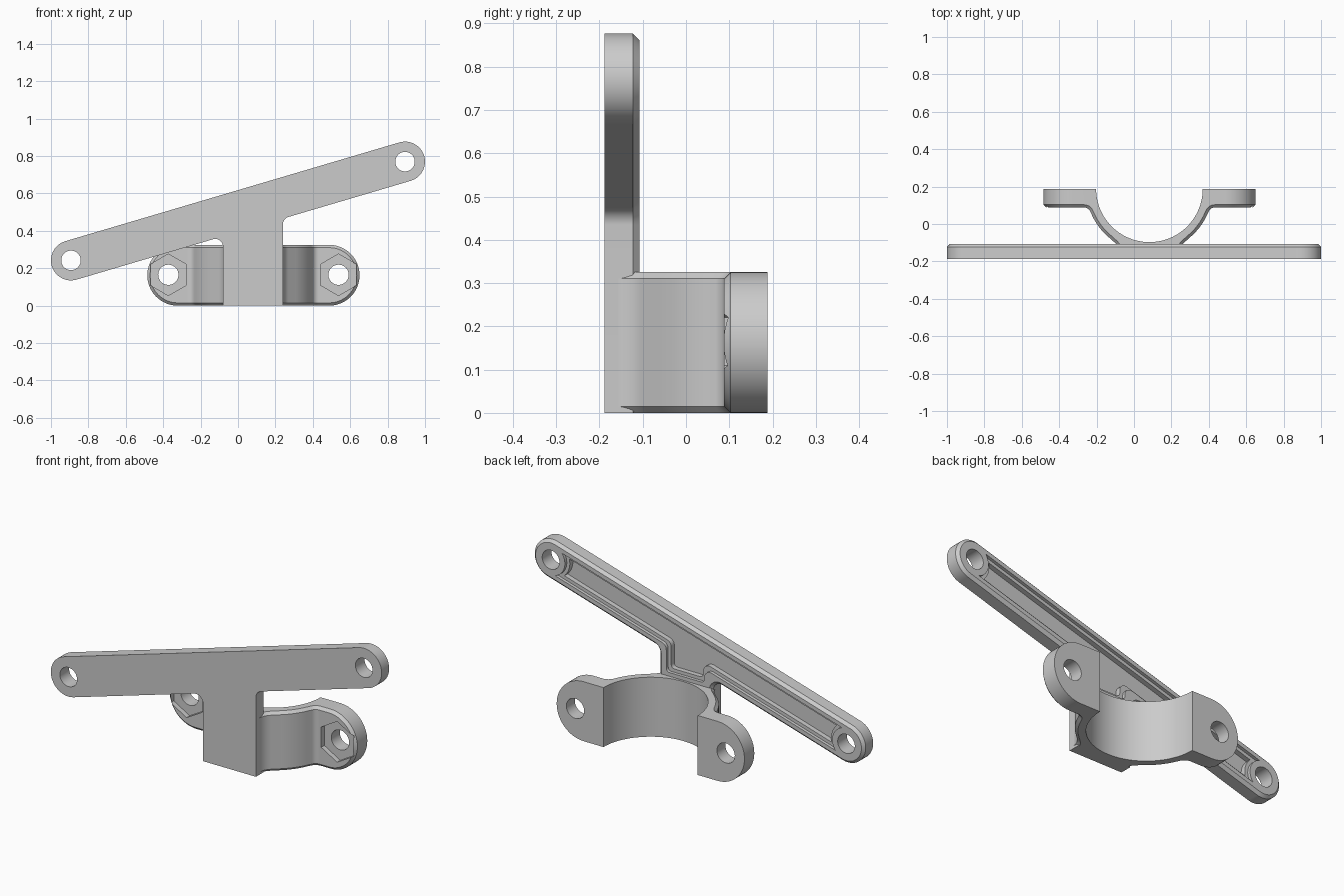
import bpy
import bmesh
from math import sin, cos, tan, asin, pi, atan2, hypot, radians
from mathutils import Vector

if "Cube" in bpy.data.objects:
    bpy.data.objects.remove(bpy.data.objects["Cube"])

grey = bpy.data.materials.new("plain_grey")
grey.use_nodes = True
colour = (0.6, 0.6, 0.6, 1)
grey.diffuse_color = colour
grey.node_tree.nodes["Principled BSDF"].inputs["Base Color"].default_value = colour

# Main dimensions
CX, HEIGHT = 0.0825, 0.325            # clamp centre and height
FRONT, PLATE_BACK, FLANGE = -0.188, -0.108, 0.188
END_X, MID_Z, RISE = 0.893, 0.506, 0.264
TILT = atan2(RISE, END_X)
HALF = hypot(RISE, END_X)
BAR_R, CHAMFER = 0.107, 0.015
BORE, WALL = 0.285, 0.338
EAR_FRONT = 0.088


def circle(x, z, r, n=48, start=0.0):
    return [Vector((x + r * cos(start + 2 * pi * i / n),
                    z + r * sin(start + 2 * pi * i / n))) for i in range(n)]


def rounded(corners, steps=10):
    """Polygon of (x, y, radius) corners, with each corner filleted."""
    out = []
    for i, (x, y, r) in enumerate(corners):
        p = Vector((x, y))
        if r == 0:
            out.append(p)
            continue
        a = (Vector(corners[i - 1][:2]) - p).normalized()
        b = (Vector(corners[(i + 1) % len(corners)][:2]) - p).normalized()
        half = a.angle(b) / 2
        centre = p + (a + b).normalized() * (r / sin(half))
        first = p + a * (r / tan(half)) - centre
        last = p + b * (r / tan(half)) - centre
        sweep = atan2(first.x * last.y - first.y * last.x, first.dot(last))
        for k in range(steps + 1):
            t = sweep * k / steps
            out.append(centre + Vector((first.x * cos(t) - first.y * sin(t),
                                        first.x * sin(t) + first.y * cos(t))))
    return out


def inset(poly, d):
    """Move a counter-clockwise outline inward by d."""
    out = []
    for i, p in enumerate(poly):
        a = (p - poly[i - 1]).normalized()
        b = (poly[(i + 1) % len(poly)] - p).normalized()
        na, nb = Vector((-a.y, a.x)), Vector((-b.y, b.x))
        out.append(p + (na + nb) * (d / (1 + na.dot(nb))))
    return out


def skin(bm, rings, upright=True):
    """Join matching outlines with quads; return the first and last loops."""
    loops = [[bm.verts.new((p.x, h, p.y) if upright else (p.x, p.y, h))
              for p in poly] for poly, h in rings]
    n = len(loops[0])
    for low, high in zip(loops, loops[1:]):
        for i in range(n):
            j = (i + 1) % n
            bm.faces.new((low[i], low[j], high[j], high[i]))
    return loops[0], loops[-1]


def fill(bm, loops):
    """Fill the flat area bounded by one outline and its holes."""
    edges = [bm.edges.get((loop[i - 1], loop[i]))
             for loop in loops for i in range(len(loop))]
    bmesh.ops.triangle_fill(bm, edges=edges, use_beauty=True, normal=(0, 1, 0))


def finish(bm, name):
    bmesh.ops.recalc_face_normals(bm, faces=bm.faces)
    if bm.calc_volume(signed=True) < 0:
        bmesh.ops.reverse_faces(bm, faces=bm.faces)
    mesh = bpy.data.meshes.new(name)
    bm.to_mesh(mesh)
    bm.free()
    mesh.materials.append(grey)
    ob = bpy.data.objects.new(name, mesh)
    bpy.context.collection.objects.link(ob)
    return ob


def loft(name, rings, upright=True):
    bm = bmesh.new()
    for loop in skin(bm, rings, upright):
        bm.faces.new(loop)
    return finish(bm, name)


def activate(ob):
    bpy.ops.object.select_all(action='DESELECT')
    ob.select_set(True)
    bpy.context.view_layer.objects.active = ob


def cut(ob, *cutters):
    activate(ob)
    for c in cutters:
        c.hide_render = True
        mod = ob.modifiers.new("cut", 'BOOLEAN')
        mod.operation, mod.solver, mod.object = 'DIFFERENCE', 'EXACT', c
        bpy.ops.object.modifier_apply(modifier=mod.name)


def tee(r, end_r, start, stop, left, right, bottom, foot, fillet):
    """Outline of a tilted bar with arc ends and an upright stem below it."""
    def end(side):
        arc = []
        for k in range(25):
            t = start + (stop - start) * k / 24
            u, v = side * (HALF - end_r * cos(t)), -side * end_r * sin(t)
            arc.append((u * cos(TILT) - v * sin(TILT),
                        MID_Z + u * sin(TILT) + v * cos(TILT), 0))
        return arc

    def under(x):
        return MID_Z - r / cos(TILT) + x * tan(TILT)
    return rounded(end(-1) + [(left, under(left), fillet), (left, bottom, foot),
                              (right, bottom, foot), (right, under(right), fillet)]
                   + end(1))


def pocket_line(r, boss, margin):
    """Pocket outline, with ends curving round the hole bosses."""
    a = asin(r / boss)
    return tee(r, boss, a, -a, -0.08 + margin, 0.24 - margin,
               0.3 + margin, 0.02, 0.035)


# Tilted bar with its stem, chamfered along the back
bm = bmesh.new()
outline = tee(BAR_R, BAR_R, pi / 2, 3 * pi / 2, -0.08, 0.24, 0, 0, 0.042)
front_edge, back_edge = skin(bm, [(outline, FRONT), (outline, PLATE_BACK - CHAMFER),
                                  (inset(outline, CHAMFER), PLATE_BACK)])
front_loops, back_loops = [front_edge], [back_edge]
for s in (-1, 1):
    ring = circle(s * END_X, MID_Z + s * RISE, 0.052)
    hole_front, hole_back = skin(bm, [(ring, FRONT), (ring, PLATE_BACK)])
    front_loops.append(hole_front)
    back_loops.append(hole_back)

# Stepped pocket in the back
upper, lower = pocket_line(0.07, 0.085, 0.045), pocket_line(0.052, 0.103, 0.063)
rim, floor = skin(bm, [(upper, PLATE_BACK), (upper, -0.125),
                       (lower, -0.125), (lower, -0.152)])
back_loops.append(rim)
for loops in (front_loops, back_loops, [floor]):
    fill(bm, loops)
bar = finish(bm, "mounting_bar")

# Half-round clamp saddle: stem side, outer wall and ear root, then the bore
side = [(0.157, FRONT, 0), (0.157, -0.125, 0.09)]
side += [(WALL * cos(radians(a)), FLANGE + WALL * sin(radians(a)), 0)
         for a in range(-48, -23, 2)]
side += [(0.327, EAR_FRONT, 0.035), (0.357, EAR_FRONT, 0), (0.357, FLANGE, 0)]
bore = [(BORE * cos(t), FLANGE + BORE * sin(t), 0)
        for t in (-pi * k / 48 for k in range(49))]
mirrored = [(-x, y, r) for x, y, r in reversed(side)]
wall = rounded([(x + CX, y, r) for x, y, r in side + bore + mirrored])
small = inset(wall, CHAMFER)
for i, p in enumerate(wall):
    if (p - Vector((CX, FLANGE))).length < BORE + 0.001 or p.y > FLANGE - 0.001:
        small[i] = p
    elif p.y < FRONT + 0.001:
        small[i].y = p.y
saddle = loft("clamp_saddle", [(small, 0), (wall, CHAMFER),
                               (wall, HEIGHT - CHAMFER), (small, HEIGHT)], False)

# Rounded ears with bolt holes and hexagonal nut recesses
ears = []
for s, label in ((-1, "right"), (1, "left")):
    mid = HEIGHT / 2
    arc = [Vector((CX + 0.405 + mid * cos(t), mid + mid * sin(t)))
           for t in (-pi / 2 + pi * k / 32 for k in range(33))]
    shape = arc + [Vector((CX + 0.31, HEIGHT)), Vector((CX + 0.31, 0))]
    if s < 0:
        shape = [Vector((2 * CX - p.x, p.y)) for p in reversed(shape)]
    ear = loft(label + "_clamp_ear", [(shape, FLANGE), (shape, EAR_FRONT + CHAMFER),
                                      (inset(shape, CHAMFER), EAR_FRONT)])
    hx = CX + s * 0.455
    hole_line = circle(hx, 0.165, 0.054)
    hex_line = circle(hx, 0.165, 0.111, 6, pi / 2)
    bolt = loft("bolt_cutter", [(hole_line, 0), (hole_line, 0.3)])
    nut = loft("nut_cutter", [(hex_line, 0.02), (hex_line, 0.115)])
    cut(ear, nut, bolt)
    for c in (nut, bolt):
        bpy.data.objects.remove(c)
    ears.append(ear)

for ob in [bar, saddle] + ears:
    activate(ob)
    bpy.ops.object.shade_smooth_by_angle(angle=radians(25))
